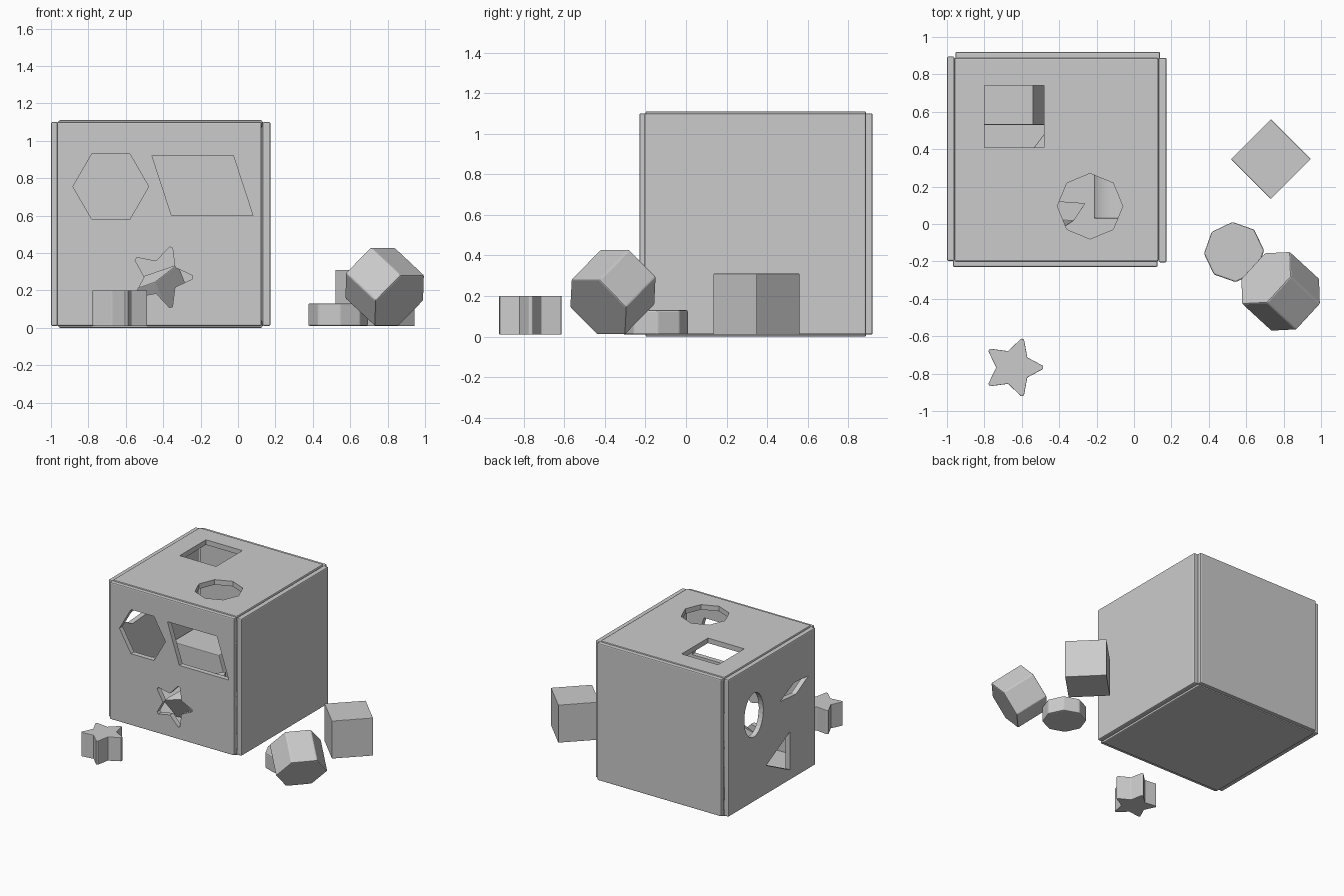
import bpy, bmesh
from math import cos, sin, pi, radians
from mathutils import Matrix, Vector

if "Cube" in bpy.data.objects:
    bpy.data.objects.remove(bpy.data.objects["Cube"])


def ring(n, rx, ry=None, start=0.0, cx=0.0, cy=0.0):
    ry = rx if ry is None else ry
    return [(cx + rx * cos(start + 2 * pi * i / n),
             cy + ry * sin(start + 2 * pi * i / n)) for i in range(n)]


def star(ro, ri, cx=0.0, cy=0.0):
    """Five-pointed star with slightly blunted tips, one tip towards +x."""
    pts = []
    for i in range(5):
        a = 2 * pi * i / 5
        for r, d in ((ro, -0.05), (ro, 0.05), (ri, pi / 5)):
            pts.append((cx + r * cos(a + d), cy + r * sin(a + d)))
    return pts


def frame(u, v, origin):
    """Matrix whose local x, y follow u, v; local z is the extrusion axis."""
    u = Vector(u).normalized()
    n = u.cross(Vector(v)).normalized()
    v = n.cross(u)
    m = Matrix((u, v, n)).transposed().to_4x4()
    m.translation = origin
    return m


def prism(name, pts, depth, matrix, bevel=0.0, smooth=False):
    """Extrude a closed outline symmetrically along the frame's local z."""
    bm = bmesh.new()
    low = [bm.verts.new((x, y, -depth / 2)) for x, y in pts]
    face = bm.faces.new(low)
    ext = bmesh.ops.extrude_face_region(bm, geom=[face])
    top = [g for g in ext["geom"] if isinstance(g, bmesh.types.BMVert)]
    bmesh.ops.translate(bm, verts=top, vec=(0, 0, depth))
    bm.transform(matrix)
    bmesh.ops.recalc_face_normals(bm, faces=bm.faces)
    me = bpy.data.meshes.new(name)
    bm.to_mesh(me)
    bm.free()
    ob = bpy.data.objects.new(name, me)
    bpy.context.collection.objects.link(ob)
    if bevel:
        mod = ob.modifiers.new("soft_edges", 'BEVEL')
        mod.width = bevel
        mod.segments = 2
        mod.limit_method = 'ANGLE'
        mod.angle_limit = radians(30)
    if smooth:
        bpy.context.view_layer.objects.active = ob
        ob.select_set(True)
        bpy.ops.object.shade_smooth_by_angle(angle=radians(30))
        ob.select_set(False)
    return ob


def panel(name, lo, hi, holes=(), plane=None):
    """Thin bevelled board with outlines cut through it."""
    (x0, y0, z0), (x1, y1, z1) = lo, hi
    ob = prism(name, [(x0, y0), (x1, y0), (x1, y1), (x0, y1)], z1 - z0,
               Matrix.Translation((0, 0, (z0 + z1) / 2)), bevel=0.008)
    bpy.context.view_layer.objects.active = ob
    bpy.ops.object.modifier_apply(modifier="soft_edges")
    for i, pts in enumerate(holes):
        cutter = prism(f"{name}_cutter_{i}", pts, 0.3, plane)
        cutter.hide_render = True
        mod = ob.modifiers.new("hole", 'BOOLEAN')
        mod.operation = 'DIFFERENCE'
        mod.solver = 'EXACT'
        mod.object = cutter
        bpy.ops.object.modifier_apply(modifier="hole")
        bpy.data.objects.remove(cutter, do_unlink=True)
    return ob


X, Y, Z = (1, 0, 0), (0, 1, 0), (0, 0, 1)

# Outlines of the holes on the three open sides
front_holes = [
    ring(6, 0.2025, cx=-0.68, cy=0.755),
    [(-0.46, 0.92), (-0.025, 0.92), (0.08, 0.60), (-0.355, 0.60)],
    star(0.168, 0.09, -0.41, 0.27),
]
top_holes = [
    [(-0.80, 0.41), (-0.48, 0.41), (-0.48, 0.74), (-0.80, 0.74)],
    ring(8, 0.175, cx=-0.235, cy=0.095),
]
left_holes = [
    ring(32, 0.12, 0.175, cx=0.576, cy=0.70),
    [(0.246, 0.68), (0.07, 0.765), (-0.11, 0.75), (0.045, 0.665)],
    [(0.42, 0.24), (0.12, 0.395), (0.12, 0.09)],
]

# Box boards, each overlapping its neighbour at one corner
panel("front_panel", (-0.968, -0.23, 0.01), (0.126, -0.19, 1.10),
      front_holes, frame(X, Z, (0, -0.21, 0)))
panel("back_panel", (-0.955, 0.88, 0.01), (0.14, 0.92, 1.10))
panel("left_panel", (-1.0, -0.198, 0.01), (-0.96, 0.895, 1.10),
      left_holes, frame(Y, Z, (-0.98, 0, 0)))
panel("right_panel", (0.132, -0.205, 0.01), (0.174, 0.888, 1.10))
panel("top_panel", (-0.96, -0.20, 1.07), (0.13, 0.888, 1.11),
      top_holes, frame(X, Y, (0, 0, 1.09)))
panel("bottom_panel", (-0.96, -0.20, 0.0), (0.13, 0.888, 0.04))

# Loose blocks lying around the box
prism("star_block", star(0.16, 0.092), 0.19,
      Matrix.Translation((-0.645, -0.767, 0.105)), bevel=0.003)
prism("cube_block", ring(4, 0.213), 0.30,
      Matrix.Translation((0.732, 0.347, 0.16)), bevel=0.003)
prism("octagon_block", ring(8, 0.161, start=radians(3)), 0.12,
      Matrix.Translation((0.535, -0.15, 0.07)), bevel=0.008)

# Hexagonal block resting tilted on one edge
axis = Vector((0.606, -0.557, -0.568)).normalized()
side = axis.cross(Vector(Z))
prism("hexagon_block", ring(6, 0.19), 0.264,
      frame(side, axis.cross(side), (0.784, -0.36, 0.22)), bevel=0.008)

# Blocks already posted inside the box
prism("slanted_block", [(-0.95, 0.34), (-0.54, 0.34), (-0.445, 0.045), (-0.855, 0.045)],
      0.27, frame(X, Z, (0, 0.665, 0)), bevel=0.005)
prism("oval_block", ring(32, 0.165, 0.11), 0.28,
      frame(X, Z, (-0.05, 0.17, 0.152)), bevel=0.005, smooth=True)
prism("triangle_block", ring(3, 0.17), 0.2,
      frame((0.8, -0.6, 0), (0.6, 0.8, 0), (-0.48, 0.34, 0.142)), bevel=0.005)
prism("rhombus_block", [(-0.17, -0.04), (0.02, -0.055), (0.17, 0.04), (-0.02, 0.055)],
      0.2, frame((0.9, 0, 0.35), (0.1, 0.8, 0.5), (-0.44, 0.03, 0.18)), bevel=0.005)
